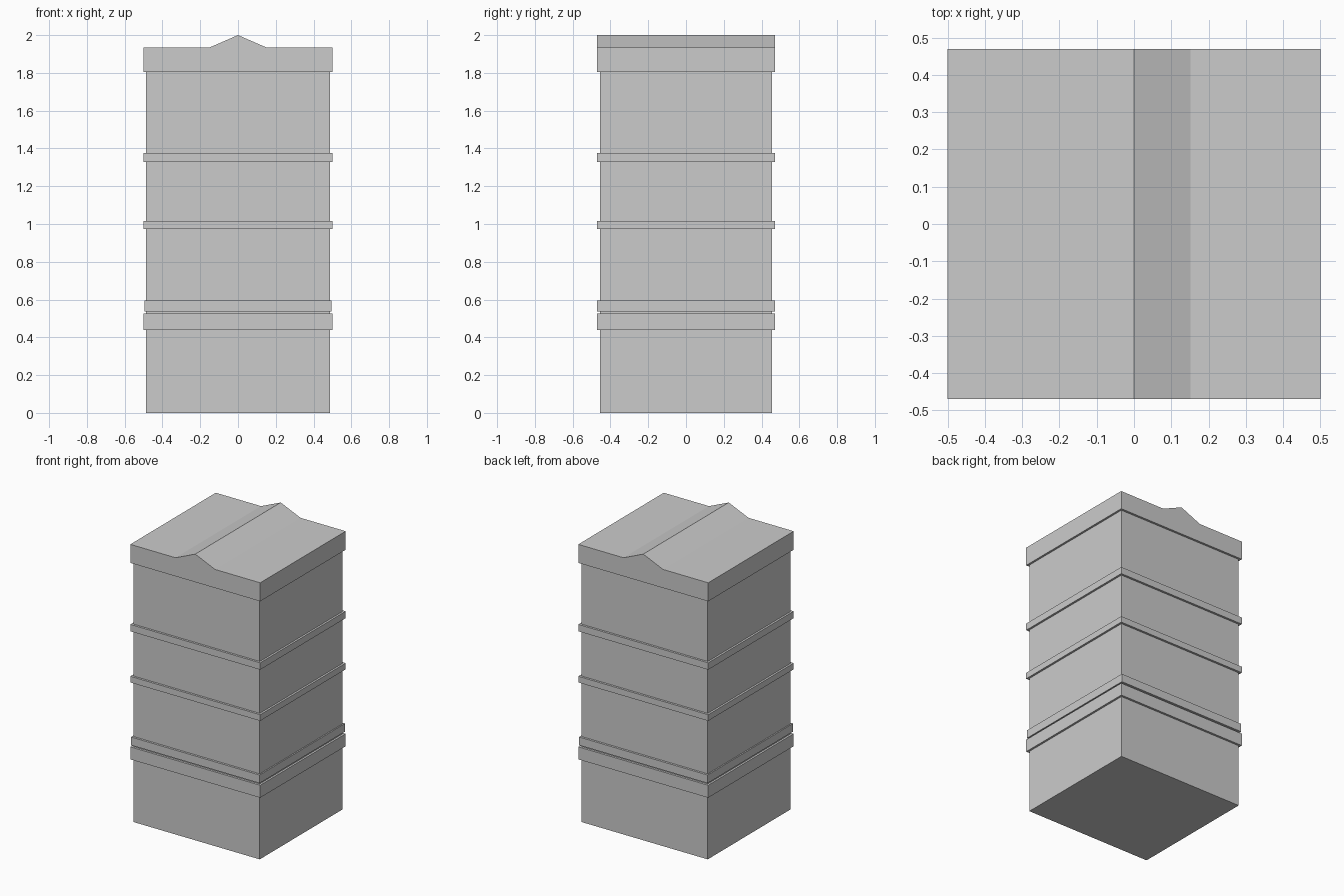
import bpy, bmesh

if "Cube" in bpy.data.objects:
    bpy.data.objects.remove(bpy.data.objects["Cube"])


def prism(name, profile, half_depth):
    """Extrude an x-z outline along y, centred on y = 0."""
    bm = bmesh.new()
    face = bm.faces.new([bm.verts.new((x, -half_depth, z)) for x, z in profile])
    ext = bmesh.ops.extrude_face_region(bm, geom=[face])
    verts = [v for v in ext["geom"] if isinstance(v, bmesh.types.BMVert)]
    bmesh.ops.translate(bm, verts=verts, vec=(0, 2 * half_depth, 0))
    bmesh.ops.recalc_face_normals(bm, faces=bm.faces)
    mesh = bpy.data.meshes.new(name)
    bm.to_mesh(mesh)
    bm.free()
    obj = bpy.data.objects.new(name, mesh)
    bpy.context.collection.objects.link(obj)
    return obj


def block(name, half_x, half_y, z0, z1):
    return prism(name, [(-half_x, z0), (half_x, z0), (half_x, z1), (-half_x, z1)], half_y)


# Main building volume
block("main_body", 0.486, 0.455, 0, 1.87)

# Projecting ledges between storeys
for name, half_x, z0, z1 in [
    ("ground_floor_cornice", 0.50, 0.438, 0.525),
    ("first_floor_sill_band", 0.495, 0.538, 0.595),
    ("second_floor_band", 0.50, 0.973, 1.016),
    ("third_floor_band", 0.50, 1.329, 1.377),
]:
    block(name, half_x, 0.47, z0, z1)

# Roof parapet with a low central gable running front to back
prism("roof_parapet", [(-0.5, 1.805), (0.5, 1.805), (0.5, 1.934), (0.152, 1.934),
                       (0, 2.0), (-0.152, 1.934), (-0.5, 1.934)], 0.47)
